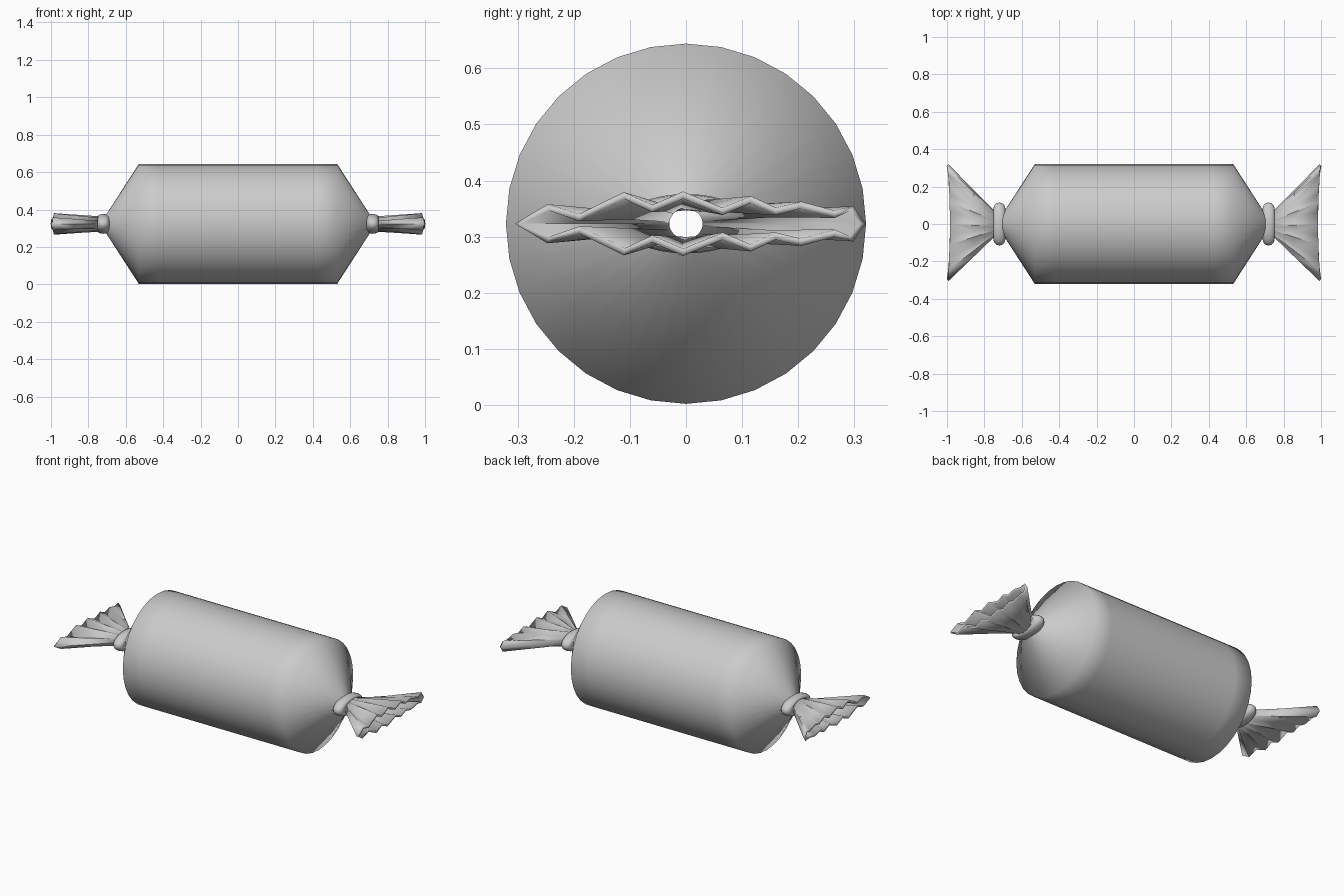
import bpy
from math import sin, cos, pi, radians

if "Cube" in bpy.data.objects:
    bpy.data.objects.remove(bpy.data.objects["Cube"])

ZC = 0.323   # height of the long axis
NECK = 0.72  # x of the pinched necks


def loft(name, rings, angle):
    """Skin a list of closed rings that share one point count."""
    n = len(rings[0])
    verts = [p for r in rings for p in r]
    faces = [(k * n + i, (k + 1) * n + i, (k + 1) * n + (i + 1) % n, k * n + (i + 1) % n)
             for k in range(len(rings) - 1) for i in range(n)]
    me = bpy.data.meshes.new(name)
    me.from_pydata(verts, [], faces)
    ob = bpy.data.objects.new(name, me)
    bpy.context.collection.objects.link(ob)
    smooth(ob, angle)
    return ob


def smooth(ob, angle):
    bpy.ops.object.select_all(action='DESELECT')
    ob.select_set(True)
    bpy.context.view_layer.objects.active = ob
    bpy.ops.object.shade_smooth_by_angle(angle=radians(angle))


def mirror_x(ob):
    m = ob.modifiers.new("mirror", 'MIRROR')
    m.use_axis = (True, False, False)
    m.use_mirror_merge = False


# Wrapper body: cylinder with a cone at each end, open at the necks
half = [(0.42, 0.321), (0.53, 0.321), (0.705, 0.05), (NECK, 0.03)]
profile = [(-x, r) for x, r in reversed(half)] + half
rings = [[(x, r * sin(2 * pi * i / 32), ZC - r * cos(2 * pi * i / 32)) for i in range(32)]
         for x, r in profile]
loft("wrapper_body", rings, 80)

# Pleated, flattened fans flaring out of the necks
upper = [(-0.30, 0), (-0.245, 0.029), (-0.19, 0.011), (-0.11, 0.050), (-0.06, 0.027),
         (-0.005, 0.051), (0.065, 0.022), (0.115, 0.043), (0.16, 0.022), (0.205, 0.033),
         (0.265, 0.017), (0.295, 0.027), (0.315, 0)]
rim = upper + [(y, -z) for y, z in reversed(upper[1:-1])]
n = len(rim)
neck = [(-0.034 * cos(2 * pi * i / n), 0.034 * sin(2 * pi * i / n)) for i in range(n)]
rings = []
for t in (0, 0.5, 1):
    ring = []
    for (y0, z0), (y1, z1) in zip(neck, rim):
        tip = 0.984 + 0.013 * (abs(y1) / 0.315) ** 2
        ring.append((NECK + (tip - NECK) * t, y0 + (y1 - y0) * t, ZC + z0 + (z1 - z0) * t))
    rings.append(ring)
fan = loft("wrapper_fans", rings, 35)
mirror_x(fan)
s = fan.modifiers.new("thickness", 'SOLIDIFY')
s.thickness = 0.013
s.offset = 0

# Flattened tie rings around the necks
bpy.ops.mesh.primitive_torus_add(major_segments=32, minor_segments=12,
                                 major_radius=0.083, minor_radius=0.032,
                                 rotation=(0, pi / 2, 0))
tie = bpy.context.object
tie.name = "tie_rings"
bpy.ops.object.transform_apply(rotation=True)
for v in tie.data.vertices:
    v.co = (v.co.x + NECK, v.co.y, v.co.z * 0.46 + ZC)
smooth(tie, 80)
mirror_x(tie)
